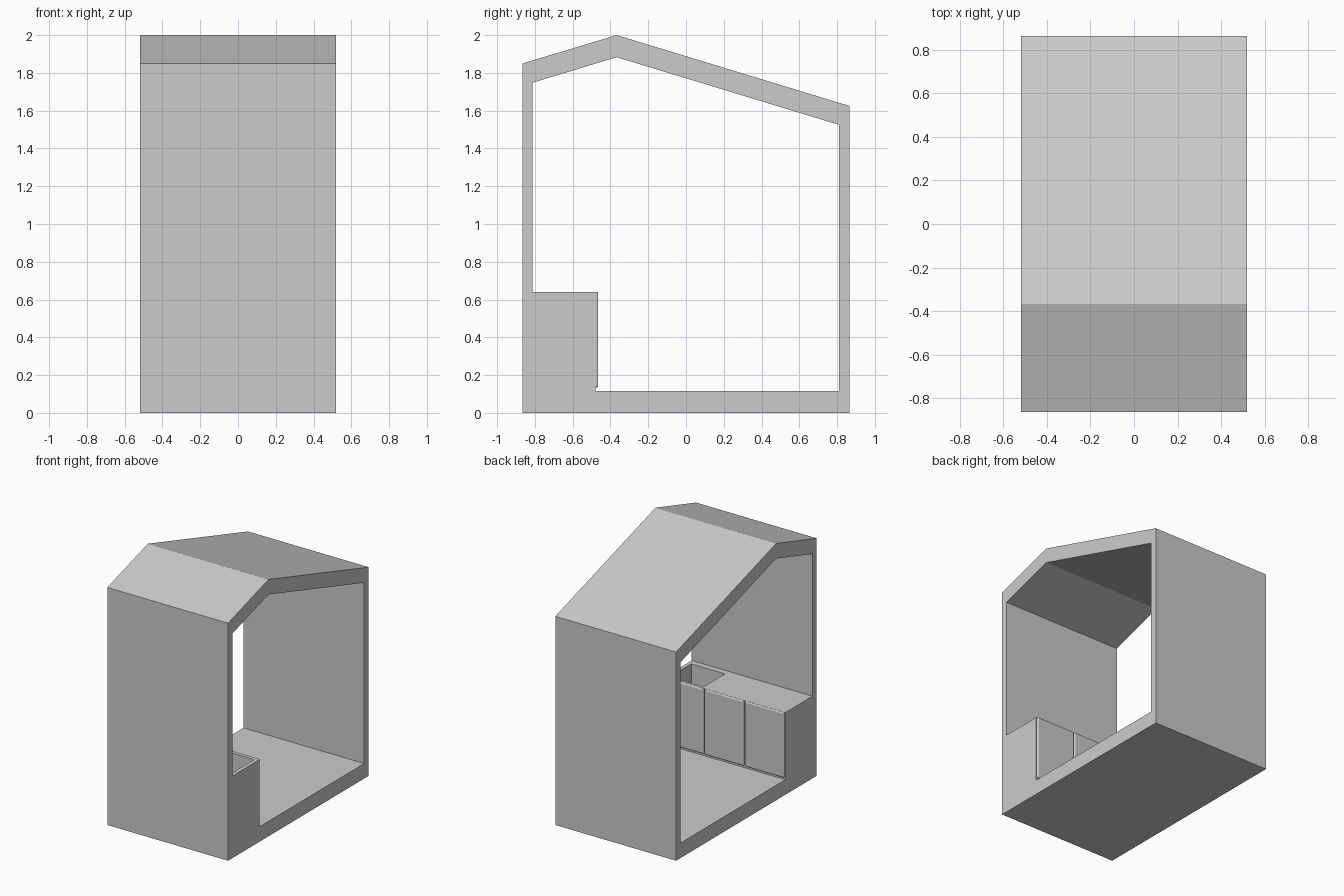
import bpy
import bmesh

if "Cube" in bpy.data.objects:
    bpy.data.objects.remove(bpy.data.objects["Cube"])

HALF = 0.52  # half length of the slice along x


def new_object(name, bm):
    bmesh.ops.recalc_face_normals(bm, faces=bm.faces)
    mesh = bpy.data.meshes.new(name)
    bm.to_mesh(mesh)
    bm.free()
    ob = bpy.data.objects.new(name, mesh)
    bpy.context.collection.objects.link(ob)
    return ob


def box(name, lo, hi):
    bm = bmesh.new()
    bmesh.ops.create_cube(bm, size=1)
    for v in bm.verts:
        v.co = [l + (c + 0.5) * (h - l) for l, h, c in zip(lo, hi, v.co)]
    return new_object(name, bm)


# House shell: floor, walls and roof as one ring profile (y, z) extruded along x
outer = [(-0.865, 0), (0.865, 0), (0.865, 1.625), (-0.367, 2.0), (-0.865, 1.85)]
inner = [(-0.813, 0.117), (0.81, 0.117), (0.81, 1.525), (-0.367, 1.883), (-0.813, 1.748)]
bm = bmesh.new()
o0, o1, i0, i1 = [[bm.verts.new((x, y, z)) for y, z in ring]
                  for ring in (outer, inner) for x in (-HALF, HALF)]
for a in range(5):
    b = (a + 1) % 5
    for p, q in ((o0, o1), (i0, i1), (o0, i0), (o1, i1)):
        bm.faces.new((p[a], p[b], q[b], q[a]))
new_object("house_shell", bm)

# Kitchen counter body with a sink basin cut into the +x end
counter = box("counter_body", (-HALF, -0.813, 0.117), (HALF, -0.48, 0.64))
cutter = box("sink_cutter", (0.2, -0.765, 0.48), (0.49, -0.5, 0.7))
cutter.hide_render = True
cutter.hide_viewport = True
cut = counter.modifiers.new("sink", 'BOOLEAN')
cut.operation = 'DIFFERENCE'
cut.solver = 'EXACT'
cut.object = cutter

# Three cupboard doors with softened edges and narrow gaps, raised over the plinth
width = 2 * HALF / 3
gap = 0.004
for n in range(3):
    x = -HALF + n * width
    door = box(f"cupboard_door_{n + 1}", (x + gap, -0.485, 0.135),
               (x + width - gap, -0.465, 0.64))
    bevel = door.modifiers.new("soft_edges", 'BEVEL')
    bevel.width = 0.008
    bevel.segments = 3
